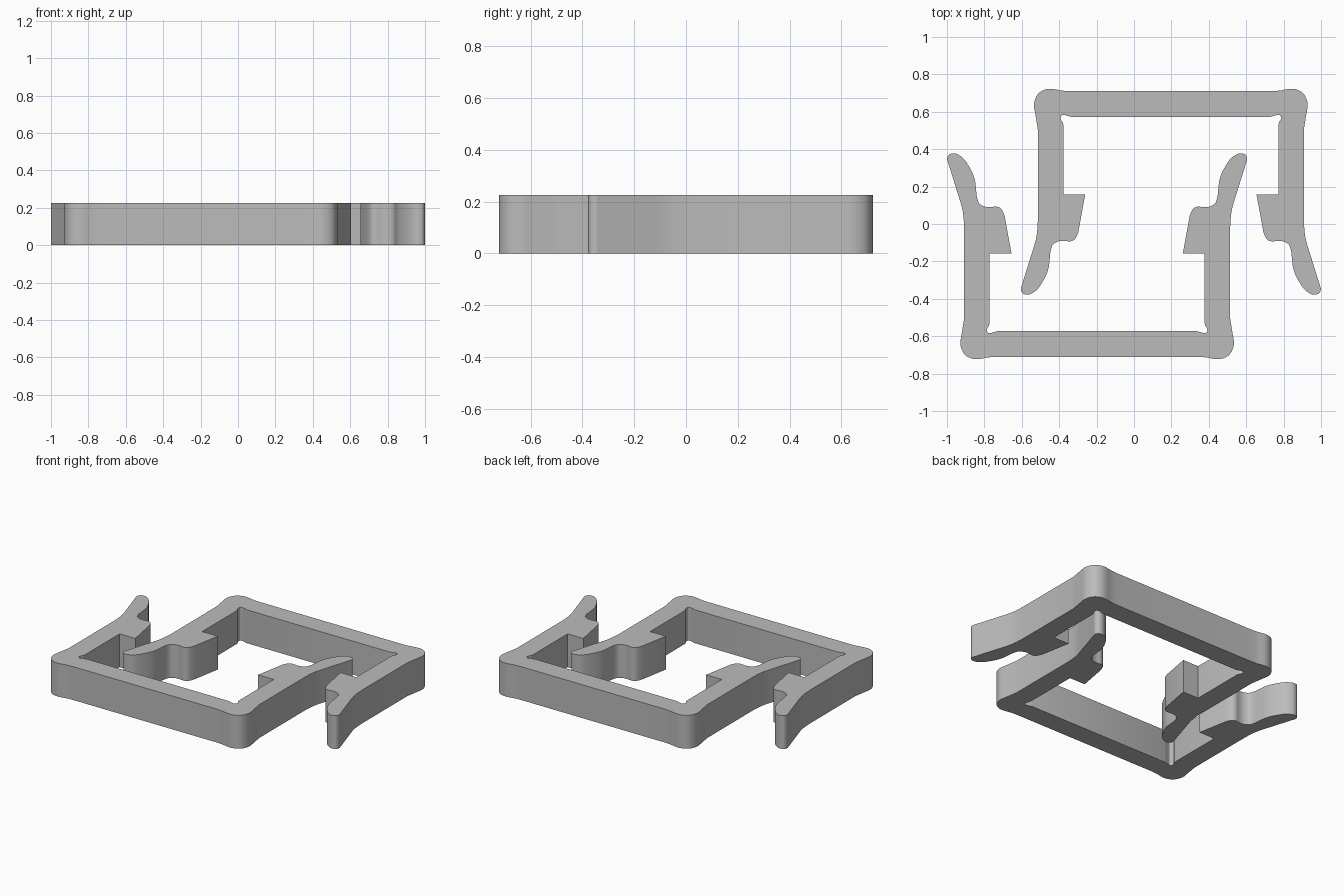
import bpy
import bmesh
import math
from mathutils import Vector

cube = bpy.data.objects.get("Cube")
if cube:
    bpy.data.objects.remove(cube, do_unlink=True)

HEIGHT = 0.225
OFFSET = 0.197

grey = bpy.data.materials.new("plain grey")
grey.use_nodes = True
colour = (0.5, 0.5, 0.5, 1)
grey.diffuse_color = colour
grey.node_tree.nodes["Principled BSDF"].inputs["Base Color"].default_value = colour


def smooth_run(points, steps=5):
    """Curve through the given points."""
    p = [Vector(q) for q in points]
    p = [p[0]] + p + [p[-1]]
    out = []
    for a, b, c, d in zip(p, p[1:], p[2:], p[3:]):
        for i in range(steps):
            t = i / steps
            out.append(0.5 * (2 * b + (c - a) * t + (2 * a - 5 * b + 4 * c - d) * t ** 2
                              + (3 * b - a - 3 * c + d) * t ** 3))
    return out + [p[-1]]


# Half outline: rounded outer corner, flared finger tip, barb, relieved inner corner
outer_corner = [(.53, .71), (.58, .713), (.651, .723), (.706, .70),
                (.731, .645), (.723, .58), (.711, .505)]
finger = [(.711, .02), (.72, -.075), (.757, -.2), (.796, -.325), (.802, -.348),
          (.793, -.37), (.77, -.378), (.745, -.372), (.71, -.345), (.675, -.29),
          (.655, -.24), (.648, -.19), (.643, -.145), (.63, -.11), (.60, -.093),
          (.57, -.09), (.538, -.093), (.512, -.08), (.495, -.045)]
barb = [Vector((.458, .158)), Vector((.575, .158))]
inner_corner = [(.575, .53), (.579, .545), (.588, .56), (.587, .577),
                (.575, .584), (.555, .579), (.53, .572)]
half = smooth_run(outer_corner) + smooth_run(finger) + barb + smooth_run(inner_corner)
outline = half + [Vector((-p.x, p.y)) for p in reversed(half)]


def make_clip(name, turn):
    bm = bmesh.new()
    verts = [bm.verts.new((p.x + OFFSET, p.y, 0)) for p in outline]
    face = bm.faces.new(verts)
    extruded = bmesh.ops.extrude_face_region(bm, geom=[face])["geom"]
    top = [v for v in extruded if isinstance(v, bmesh.types.BMVert)]
    bmesh.ops.translate(bm, verts=top, vec=(0, 0, HEIGHT))
    bmesh.ops.recalc_face_normals(bm, faces=bm.faces)
    mesh = bpy.data.meshes.new(name)
    bm.to_mesh(mesh)
    bm.free()
    mesh.materials.append(grey)
    clip = bpy.data.objects.new(name, mesh)
    clip.rotation_euler.z = turn
    bpy.context.collection.objects.link(clip)
    bpy.ops.object.select_all(action='DESELECT')
    clip.select_set(True)
    bpy.context.view_layer.objects.active = clip
    bpy.ops.object.shade_smooth_by_angle(angle=math.radians(35))


# Two identical clips, half a turn apart
make_clip("back_clip", 0)
make_clip("front_clip", math.pi)
